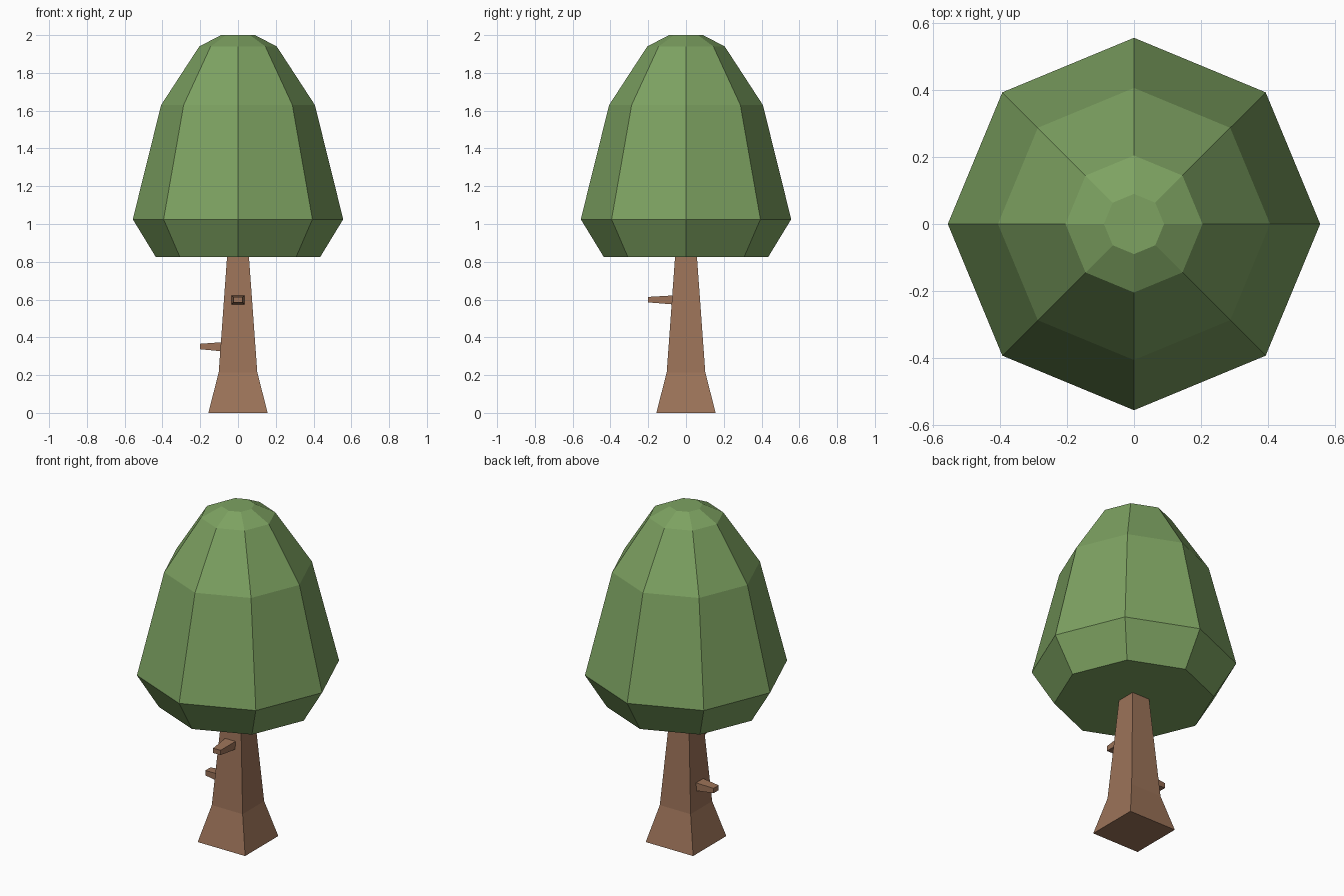
import bpy, bmesh
from math import cos, sin, pi, sqrt
from mathutils import Matrix

if "Cube" in bpy.data.objects:
    bpy.data.objects.remove(bpy.data.objects["Cube"])


def material(name, rgb):
    m = bpy.data.materials.new(name)
    m.diffuse_color = (*rgb, 1)
    m.use_nodes = True
    m.node_tree.nodes["Principled BSDF"].inputs["Base Color"].default_value = m.diffuse_color
    return m


def loft(name, rings, mat, matrix=Matrix()):
    """Join equal-sized rings of points with quads and cap both ends."""
    bm = bmesh.new()
    loops = [[bm.verts.new(p) for p in ring] for ring in rings]
    n = len(loops[0])
    for a, b in zip(loops, loops[1:]):
        for i in range(n):
            j = (i + 1) % n
            bm.faces.new((a[i], a[j], b[j], b[i]))
    bm.faces.new(loops[0][::-1])
    bm.faces.new(loops[-1])
    bm.transform(matrix)
    bmesh.ops.recalc_face_normals(bm, faces=bm.faces)
    me = bpy.data.meshes.new(name)
    bm.to_mesh(me)
    bm.free()
    me.materials.append(mat)
    ob = bpy.data.objects.new(name, me)
    bpy.context.collection.objects.link(ob)
    return ob


def ngon(n, r, z, start=0.0):
    return [(r * cos(start + 2 * pi * i / n), r * sin(start + 2 * pi * i / n), z)
            for i in range(n)]


def rect(y, hx, z0, z1):
    return [(-hx, y, z0), (hx, y, z0), (hx, y, z1), (-hx, y, z1)]


green = material("leaf_green", (0.205, 0.36, 0.12))
brown = material("bark_brown", (0.33, 0.17, 0.098))

# Eight-sided crown
crown = [(0.435, 0.825), (0.557, 1.025), (0.407, 1.63), (0.205, 1.94), (0.09, 2.0)]
loft("foliage", [ngon(8, r, z) for r, z in crown], green)

# Square trunk with flared foot
trunk = [(0.157, 0), (0.102, 0.215), (0.057, 0.84)]
loft("trunk", [ngon(4, h * sqrt(2), z, pi / 4) for h, z in trunk], brown)

# Tapered branch stubs: one to the front, one turned to the left side
for name, z, y_in, turn in (("front_branch", 0.598, -0.065, 0),
                            ("left_branch", 0.35, -0.085, -pi / 2)):
    place = Matrix.Translation((0, 0, z)) @ Matrix.Rotation(turn, 4, 'Z')
    loft(name, [rect(y_in, 0.035, -0.024, 0.024),
                rect(-0.20, 0.024, -0.013, 0.016)], brown, place)
